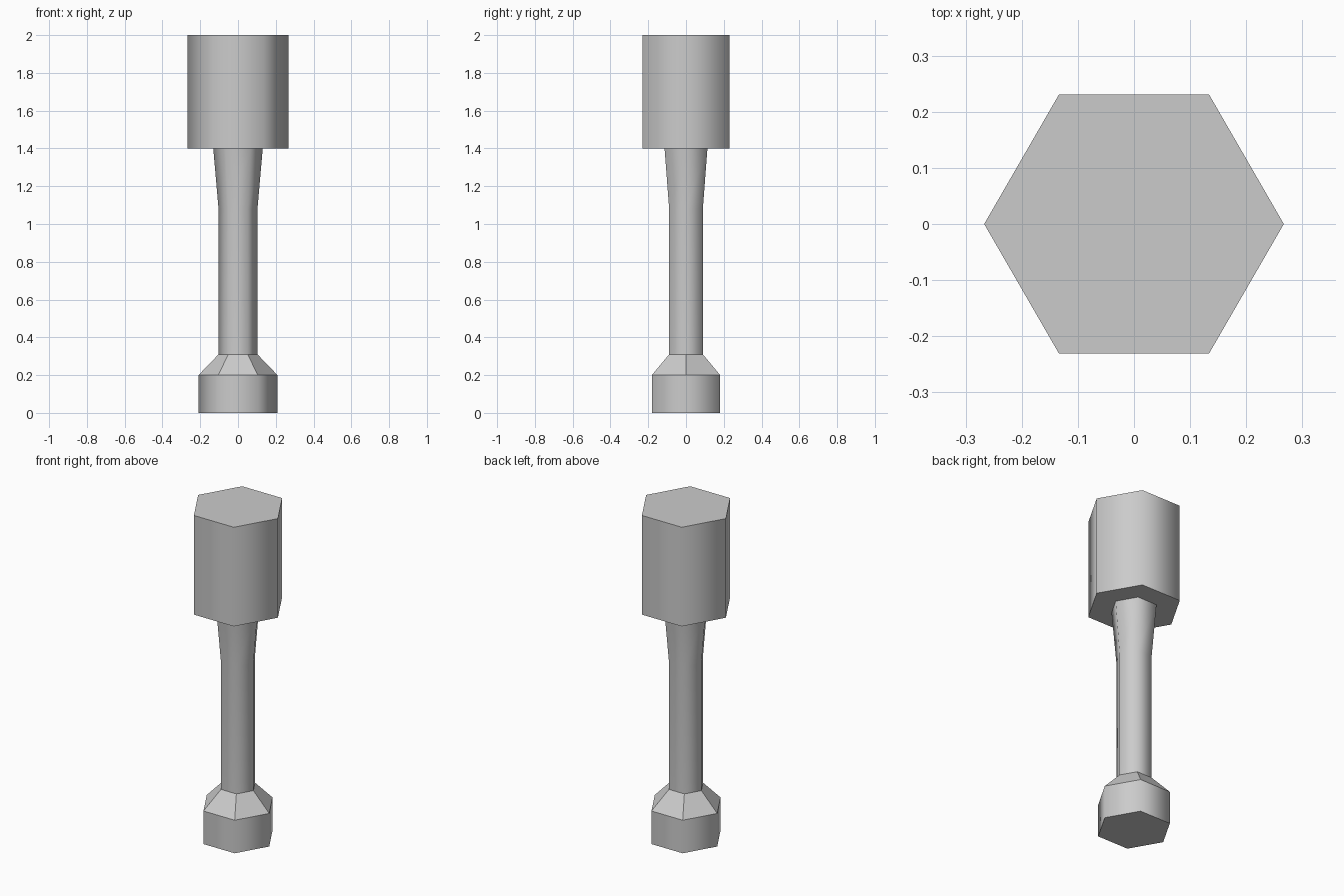
import bpy, bmesh
from math import cos, sin, pi

if "Cube" in bpy.data.objects:
    bpy.data.objects.remove(bpy.data.objects["Cube"])

SIDES = 6


def hex_part(name, profile, smooth, cap_bottom=False, cap_top=False):
    """Six-sided part from (radius, z) rings, listed bottom to top."""
    bm = bmesh.new()
    rings = [[bm.verts.new((r * cos(2 * pi * i / SIDES), r * sin(2 * pi * i / SIDES), z))
              for i in range(SIDES)] for r, z in profile]
    for low, high in zip(rings, rings[1:]):
        for i in range(SIDES):
            j = (i + 1) % SIDES
            bm.faces.new((low[i], low[j], high[j], high[i])).smooth = smooth
    # Caps stay flat, so their rims read as sharp
    if cap_bottom:
        bm.faces.new(rings[0][::-1])
    if cap_top:
        bm.faces.new(rings[-1])
    mesh = bpy.data.meshes.new(name)
    bm.to_mesh(mesh)
    bm.free()
    obj = bpy.data.objects.new(name, mesh)
    bpy.context.collection.objects.link(obj)
    return obj


# Pommel block at the bottom
hex_part("base", [(0.209, 0), (0.209, 0.2)], True, cap_bottom=True)

# Faceted collar tapering into the shaft
hex_part("collar", [(0.209, 0.2), (0.103, 0.31)], False)

# Shaft flaring towards the head
hex_part("shaft", [(0.103, 0.31), (0.103, 1.08), (0.131, 1.4)], True)

# Large head
hex_part("head", [(0.267, 1.4), (0.267, 2.0)], True, cap_bottom=True, cap_top=True)
